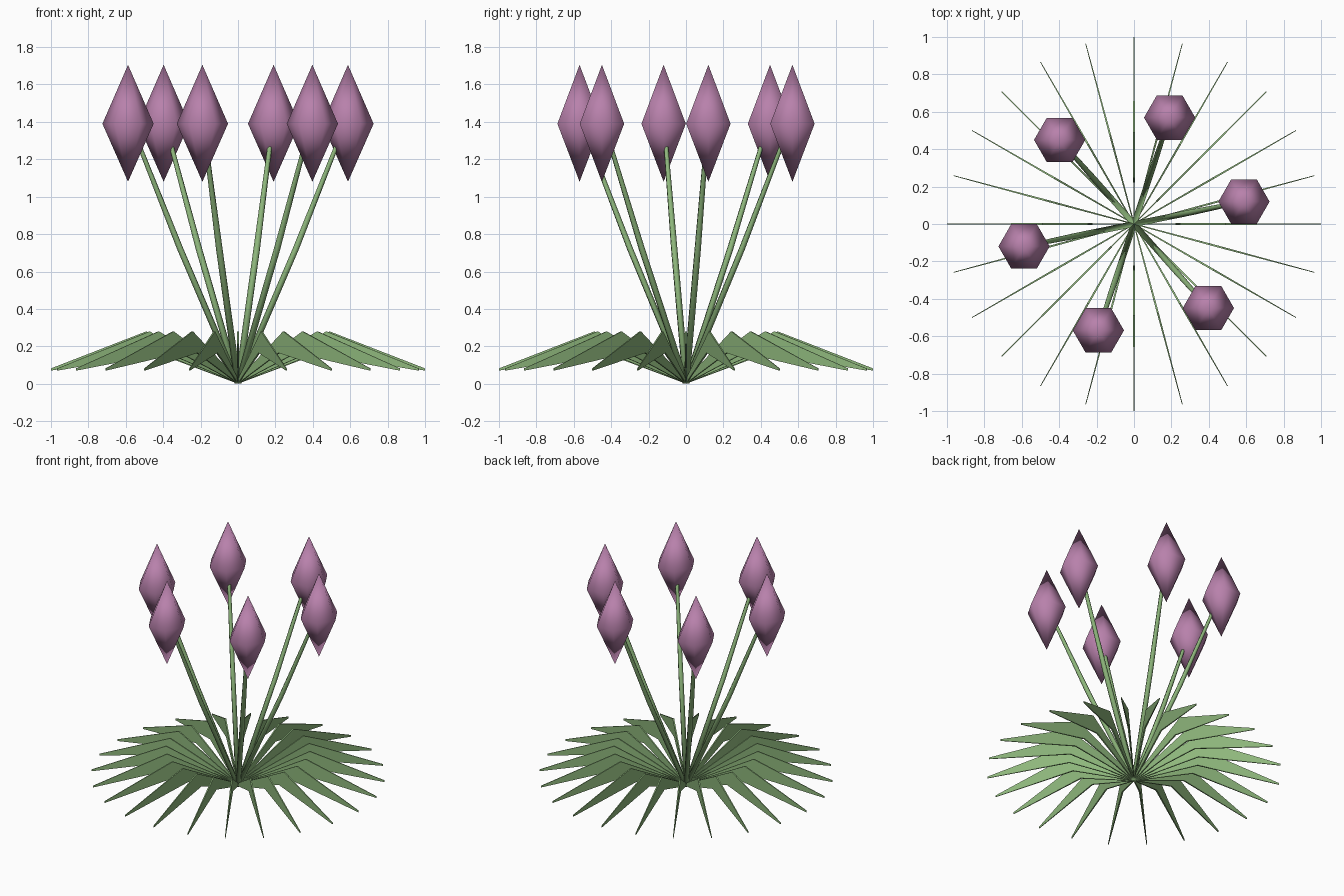
import bpy, bmesh
from math import sin, cos, pi, radians

if "Cube" in bpy.data.objects:
    bpy.data.objects.remove(bpy.data.objects["Cube"])


def material(name, color):
    m = bpy.data.materials.new(name)
    m.diffuse_color = color
    m.use_nodes = True
    m.node_tree.nodes["Principled BSDF"].inputs["Base Color"].default_value = m.diffuse_color
    return m


green = material("leaf_green", (0.27, 0.47, 0.20, 1))
purple = material("petal_purple", (0.48, 0.22, 0.41, 1))


def loft(name, rings, mat, smooth=True):
    """Mesh skinned over rings that all have the same number of points."""
    bm = bmesh.new()
    loops = [[bm.verts.new(p) for p in ring] for ring in rings]
    n = len(loops[0])
    for a, b in zip(loops, loops[1:]):
        for i in range(n):
            j = (i + 1) % n
            bm.faces.new((a[i], a[j], b[j], b[i]))
    bm.faces.new(loops[0][::-1])
    bm.faces.new(loops[-1])
    bmesh.ops.remove_doubles(bm, verts=bm.verts, dist=1e-5)
    bmesh.ops.recalc_face_normals(bm, faces=bm.faces)
    for f in bm.faces:
        f.smooth = smooth
    mesh = bpy.data.meshes.new(name)
    bm.to_mesh(mesh)
    bm.free()
    mesh.materials.append(mat)
    return mesh


def place(name, mesh, angle, location=(0, 0, 0)):
    ob = bpy.data.objects.new(name, mesh)
    ob.location = location
    ob.rotation_euler.z = angle
    bpy.context.collection.objects.link(ob)


# leaf: thin upright blade, bent at the middle (lower r,z / upper r,z / half thickness)
sections = [((0, 0), (0, 0.02), 0.003),
            ((0.44, 0.165), (0.49, 0.28), 0.005),
            ((1.0, 0.07), (1.0, 0.082), 0.002)]
leaf = loft("leaf", [[(lo[0], -t, lo[1]), (lo[0], t, lo[1]),
                      (up[0], t, up[1]), (up[0], -t, up[1])]
                     for lo, up, t in sections], green, smooth=False)
for i in range(24):
    place(f"leaf_{i + 1}", leaf, i * pi / 12)

# stem: tapered six-sided tube leaning outward
path = [(0, 0, 0.018), (0.315, 0.72, 0.018), (0.525, 1.24, 0.013), (0.575, 1.37, 0.011)]
stem = loft("stem", [[(r + w * cos(k * pi / 3), w * sin(k * pi / 3), z)
                      for k in range(6)] for r, z, w in path], green)

# flower bud: six-sided double cone
bm = bmesh.new()
top, low = bm.verts.new((0, 0, 0.315)), bm.verts.new((0, 0, -0.31))
rim = [bm.verts.new((0.137 * cos(k * pi / 3), 0.137 * sin(k * pi / 3), 0)) for k in range(6)]
for k in range(6):
    a, b = rim[k], rim[(k + 1) % 6]
    bm.faces.new((a, b, top)).smooth = True
    bm.faces.new((b, a, low)).smooth = True
bud = bpy.data.meshes.new("flower_bud")
bm.to_mesh(bud)
bm.free()
bud.materials.append(purple)

for i in range(6):
    a = radians(11.5) + i * pi / 3
    place(f"stem_{i + 1}", stem, a)
    place(f"flower_bud_{i + 1}", bud, i * pi / 3, (0.6 * cos(a), 0.6 * sin(a), 1.39))
